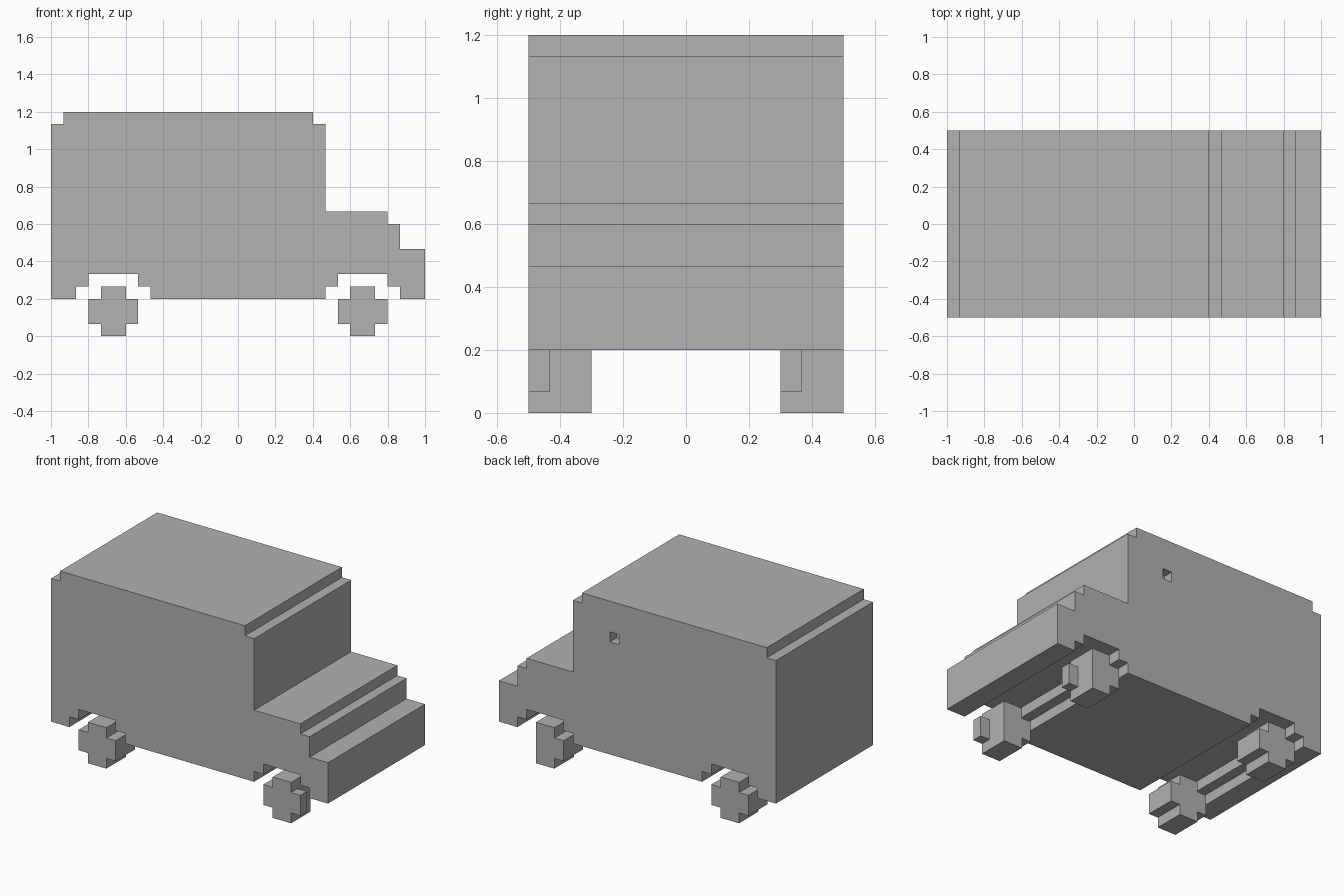
import bpy, bmesh

U = 1 / 15  # one block of the stepped grid

cube = bpy.data.objects.get("Cube")
if cube:
    bpy.data.objects.remove(cube, do_unlink=True)

grey = bpy.data.materials.new("plain grey")
grey.use_nodes = True
colour = (0.445, 0.445, 0.445, 1)
grey.diffuse_color = colour
grey.node_tree.nodes["Principled BSDF"].inputs["Base Color"].default_value = colour


def extrude(name, outline, y0, y1):
    """Side outline (x, z in blocks) extruded from y0 to y1."""
    bm = bmesh.new()
    face = bm.faces.new([bm.verts.new((x * U, y0 * U, z * U)) for x, z in outline])
    moved = bmesh.ops.extrude_face_region(bm, geom=[face])["geom"]
    verts = [v for v in moved if isinstance(v, bmesh.types.BMVert)]
    bmesh.ops.translate(bm, verts=verts, vec=(0, (y1 - y0) * U, 0))
    bmesh.ops.recalc_face_normals(bm, faces=bm.faces[:])
    mesh = bpy.data.meshes.new(name)
    bm.to_mesh(mesh)
    bm.free()
    mesh.materials.append(grey)
    obj = bpy.data.objects.new(name, mesh)
    bpy.context.collection.objects.link(obj)
    return obj


def rect(x0, x1, z0, z1):
    return [(x0, z0), (x1, z0), (x1, z1), (x0, z1)]


def arch(cx):
    """Stepped wheel arch, listed from +x to -x."""
    half = [(3, 3), (3, 4), (2, 4), (2, 5)]
    return [(cx + x, z) for x, z in half] + [(cx - x, z) for x, z in reversed(half)]


# Body: stepped roof, bonnet and nose, with arches cut across the underside
upper = [(-15, 3), (-15, 17), (-14, 17), (-14, 18), (6, 18), (6, 17), (7, 17),
         (7, 10), (12, 10), (12, 9), (13, 9), (13, 7), (15, 7), (15, 3)]
body = extrude("body", upper + arch(10) + arch(-10), -7.5, 7.5)

# Small square recess in one side
cutter = extrude("recess_cutter", rect(2, 3, 14, 15), 6.5, 8.5)
cutter.hide_render = True
cut = body.modifiers.new("recess", 'BOOLEAN')
cut.operation = 'DIFFERENCE'
cut.solver = 'EXACT'
cut.object = cutter
bpy.context.view_layer.objects.active = body
bpy.ops.object.modifier_apply(modifier=cut.name)
bpy.data.objects.remove(cutter, do_unlink=True)

# Wheels: cross shapes; the bonnet-end pair has only a thin outer arm
for end, cx in (("bonnet", 10), ("tail", -10)):
    for side, y0 in (("near", -7.5), ("far", 4.5)):
        name = f"{end}_wheel_{side}"
        left = [(-1, 0), (-1, 1), (-2, 1), (-2, 3), (-1, 3), (-1, 4)]
        if end == "tail":
            right = [(-x, z) for x, z in reversed(left)]
        else:
            right = [(1, 4), (1, 0)]
            extrude(name + "_arm", rect(cx + 1, cx + 2, 1, 3), y0, y0 + 1)
        extrude(name, [(cx + x, z) for x, z in left + right], y0, y0 + 3)
